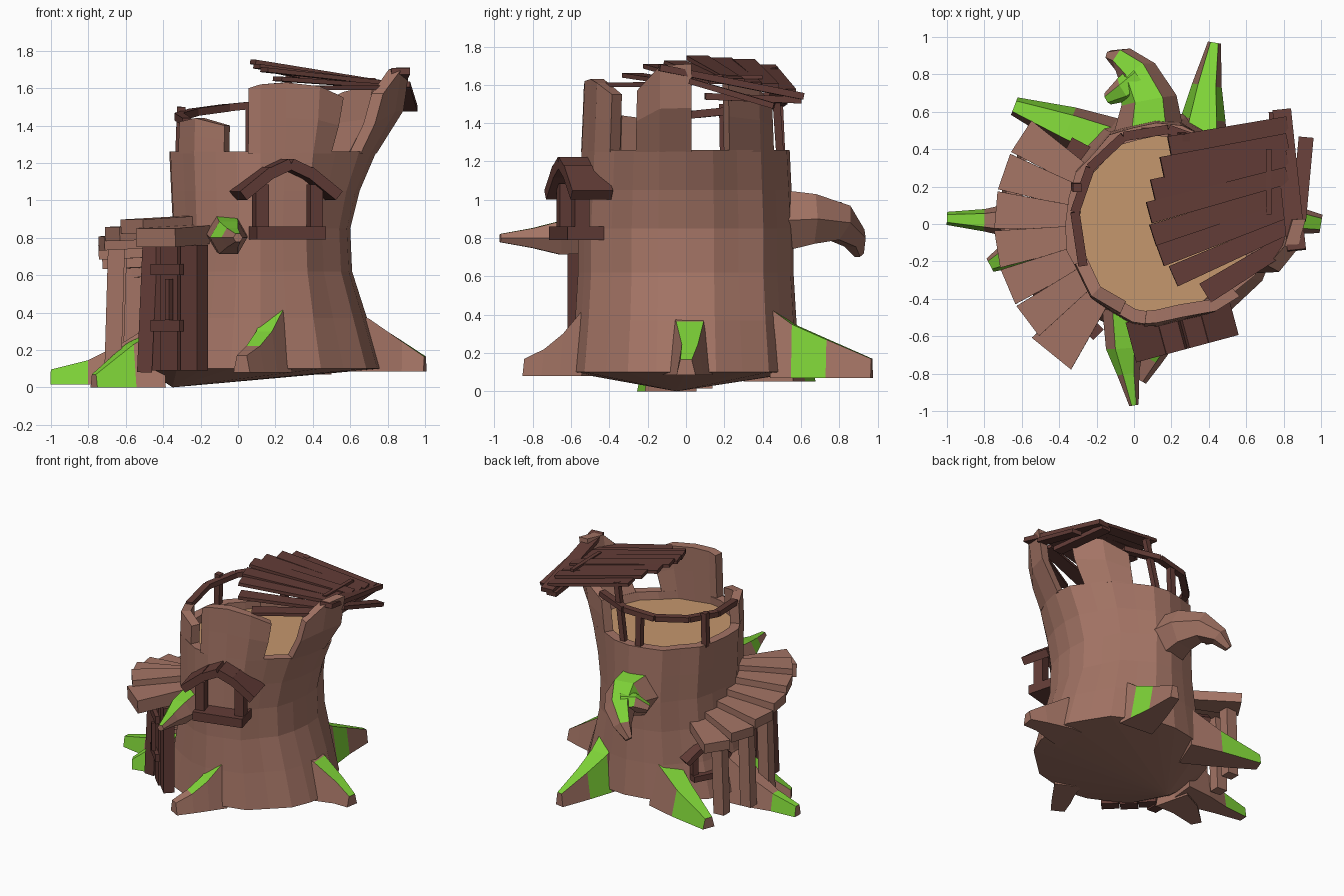
import bpy, bmesh, math
from mathutils import Vector as V

old = bpy.data.objects.get("Cube")
if old:
    bpy.data.objects.remove(old, do_unlink=True)


def material(name, rgb):
    m = bpy.data.materials.new(name)
    m.use_nodes = True
    m.diffuse_color = (*rgb, 1)
    m.node_tree.nodes["Principled BSDF"].inputs["Base Color"].default_value = (*rgb, 1)
    return m


BARK = material("bark brown", (0.37, 0.175, 0.13))
DARK = material("dark wood", (0.125, 0.046, 0.038))
MOSS = material("moss green", (0.216, 0.67, 0.04))
TAN = material("floor tan", (0.56, 0.31, 0.155))


def finish(name, bm, mats):
    bmesh.ops.remove_doubles(bm, verts=bm.verts, dist=0.0005)
    bmesh.ops.recalc_face_normals(bm, faces=bm.faces)
    me = bpy.data.meshes.new(name)
    bm.to_mesh(me)
    bm.free()
    for m in mats:
        me.materials.append(m)
    ob = bpy.data.objects.new(name, me)
    bpy.context.collection.objects.link(ob)
    return ob


def skin(name, rings, mats, wrap=True, loop=False, paint=None):
    """Bridge a list of point rings; paint(ring, side) picks the material slot."""
    bm = bmesh.new()
    vs = [[bm.verts.new(p) for p in r] for r in rings]
    n, k = len(rings), len(rings[0])
    for i in range(n if loop else n - 1):
        a, b = vs[i], vs[(i + 1) % n]
        for j in range(k if wrap else k - 1):
            f = bm.faces.new((a[j], a[(j + 1) % k], b[(j + 1) % k], b[j]))
            f.material_index = paint(i, j) if paint else 0
    if not loop:
        bm.faces.new(vs[0])
        bm.faces.new(vs[-1][::-1])
    return finish(name, bm, mats)


def beam(name, a, b, w, h, mat, up=(0, 0, 1), w_end=None):
    """Straight board from a to b, w wide across and h thick along up."""
    a, b = V(a), V(b)
    d = (b - a).normalized()
    side = V(up).cross(d).normalized()
    top = d.cross(side)
    ring = lambda p, w: [p + side * w * s / 2 + top * h * t / 2
                         for s, t in ((-1, -1), (1, -1), (1, 1), (-1, 1))]
    return skin(name, [ring(a, w), ring(b, w_end or w)], [mat])


# Trunk profile: height, x radius, extra lean toward +x, y radius
ROWS = [(0.1, .62, .03, .60), (0.37, .54, .03, .575), (0.62, .49, 0, .56), (0.85, .47, .01, .56),
        (1.05, .48, .05, .55), (1.26, .49, .13, .54), (1.48, .48, .28, .53), (1.75, .46, .34, .52)]
CX = 0.12


def trunk_point(j, z, inset=0.0):
    """Point on the trunk wall; j counts 15 degree steps from +x."""
    for lo, hi in zip(ROWS, ROWS[1:]):
        if z <= hi[0]:
            break
    t = (z - lo[0]) / (hi[0] - lo[0])
    rx, lean, ry = (lo[i] + t * (hi[i] - lo[i]) for i in (1, 2, 3))
    j %= 24
    a = math.radians(j * 15)
    c, off = math.cos(a), 0.012 * math.sin(2.6 * j) - inset
    return V((CX + c * (rx + lean * max(c, 0) + off), math.sin(a) * (ry + off), z))


# Trunk with hollow top and floor
cols = []
for j in range(24):
    cols.append([V((-.35, -.05, 0.0))] + [trunk_point(j, r[0]) for r in ROWS[:6]]
                + [trunk_point(j, 1.26, .07), trunk_point(j, 1.2, .07), V((CX, 0, 1.2))])
skin("trunk", cols, [BARK, TAN], wrap=False, loop=True, paint=lambda i, j: int(j == 8))


# Broken wall pieces standing on the rim: column positions and top heights
def wall(name, js, tops):
    rings = []
    for j, top in zip(js, tops):
        mid = (1.25 + top) / 2
        rings.append([trunk_point(j, 1.25), trunk_point(j, mid), trunk_point(j, top),
                      trunk_point(j, top, .07), trunk_point(j, mid, .07), trunk_point(j, 1.25, .07)])
    skin(name, rings, [BARK])


wall("wall_front_left", [13.6, 15, 16.4], [1.42, 1.44, 1.40])
wall("wall_front", [17.5, 18, 19, 20, 20.8], [1.60, 1.62, 1.63, 1.61, 1.55])
wall("wall_side", [22.1, 23, 24.2], [1.57, 1.70, 1.71])
wall("wall_back", [1.7, 3, 4], [1.62, 1.58, 1.50])

# Railing along the low back wall
rail_js = [3.8, 5.5, 7.5, 9.5, 11.5, 13.8]
rail = [trunk_point(j, 1.54 - .012 * (j - 3.8), .03) for j in rail_js]
for i, (a, b) in enumerate(zip(rail, rail[1:])):
    beam(f"rail_{i}", a, b, .05, .04, DARK)
for j in (6.5, 10.5):
    p = trunk_point(j, 1.5, .03)
    beam("rail_post", trunk_point(j, 1.24, .03), p, .045, .045, DARK, up=(1, 0, 0))

# Fanned roof planks: start x, start y, end y
ROOF = [(.19, .41, .53), (.15, .30, .44), (.10, .18, .35), (.08, .06, .26),
        (.10, -.06, .17), (.14, -.17, .08), (.21, -.28, -.01), (.38, -.37, -.10)]


def roof_z(x, y):
    return 1.735 - .16 * (x - .08) - .35 * (y - .15) ** 2


for i, (x, y0, y1) in enumerate(ROOF):
    lift = .008 * (i % 2)
    beam(f"roof_plank_{i}", (x, y0, roof_z(x, y0) + lift), (.82, y1, roof_z(.82, y1) + lift),
         .118, .024, DARK, w_end=.092)
beam("roof_end_board", (.87, -.14, 1.69), (.79, .61, 1.54), .10, .035, DARK)
beam("roof_low_board", (.88, .02, 1.62), (.92, .46, 1.49), .08, .03, DARK)
beam("roof_side_board", (.80, .10, 1.54), (.76, .60, 1.52), .08, .035, DARK)
beam("roof_strip", (.72, .05, 1.645), (.72, .40, 1.64), .03, .02, DARK)
beam("roof_prop", (.20, .49, 1.25), (.28, .46, 1.69), .04, .04, DARK, up=(1, 0, 0))


# Gabled window frames
def window(name, az, center, s):
    a = math.radians(az)
    n, t = V((math.cos(a), math.sin(a), 0)), V((-math.sin(a), math.cos(a), 0))
    pt = lambda u, z, d=0: V(center) + (t * u + n * d + V((0, 0, z))) * s
    beam(name + "_sill", pt(-.19, 0), pt(.19, 0), .20 * s, .07 * s, DARK)
    for sg in (-1, 1):
        beam(name + "_post", pt(sg * .15, 0, .02), pt(sg * .15, .26, .02), .08 * s, .07 * s, DARK, up=t)
        beam(name + "_eave", pt(sg * .265, .20, -.01), pt(sg * .10, .33, -.01), .22 * s, .06 * s, DARK)
        beam(name + "_ridge", pt(sg * .12, .315, -.01), pt(0, .37, -.01), .22 * s, .06 * s, DARK)


window("front_window", 285, (.26, -.57, .825), 1)
window("back_window", 152, (-.36, .27, .27), .65)

# Fan of canopy boards around the -x side
tops = [.66, .71, .76, .81, .86, .90, .84]
for i, z in enumerate(tops):
    a = math.radians(147 + 14 * i)
    d = V((math.cos(a), math.sin(a), 0))
    c = V((CX, 0, z - .04))
    last = i == 6
    beam(f"canopy_board_{i}", c + d * .44 + V((0, 0, .02)), c + d * (.86 if not last else .89),
         .12, .10 if last else .075, BARK, w_end=.27 if last else .2)

# Canopy posts
for x, y, z in ((-.67, -.06, .75), (-.58, .38, .64), (-.66, .16, .69)):
    beam("canopy_post", (x, y, .06), (x + .02, y, z), .09, .08, BARK, up=(0, 1, 0))
beam("dark_post", (-.50, -.36, .08), (-.47, -.36, .78), .08, .08, DARK, up=(0, 1, 0))

# Door facing front-left, with crossbars and a handle
n, t = V((-.707, -.707, 0)), V((.707, -.707, 0))
dc = V((-.32, -.44, 0))
for i in (-1, 0, 1):
    p = dc + t * i * .135 + n * (.015 if i else .03)
    beam("door_plank", p + V((0, 0, .09)), p + V((0, 0, .76)), .128, .08, DARK, up=n)
for z in (.33, .63):
    p = dc + n * .085 + V((0, 0, z))
    beam("door_crossbar", p - t * .11, p + t * .11, .03, .06, DARK)
hp = dc + n * .10 + t * .03
beam("door_handle", hp + V((0, 0, .36)), hp + V((0, 0, .58)), .03, .03, DARK, up=n)


# Roots: x, y, half width, height at each station, mossy (station, side) rule
def root(name, zb, pts, moss):
    rings = []
    for i, (x, y, w, h) in enumerate(pts):
        a, b = pts[max(i - 1, 0)], pts[min(i + 1, len(pts) - 1)]
        s = V((a[1] - b[1], b[0] - a[0], 0)).normalized() * w
        p = V((x, y, zb))
        rings.append([p - s, p + s, p + s * .6 + V((0, 0, h)), p - s * .6 + V((0, 0, h))])
    skin(name, rings, [BARK, MOSS], paint=lambda i, j: int((i, j) in moss))


root("root_right", .085, [(.5, 0, .14, .36), (.70, .02, .12, .28), (.88, .02, .07, .16), (1.0, 0, .05, .08)],
     {(1, 2), (2, 2)})
root("root_back", .07, [(.36, .45, .14, .36), (.37, .56, .12, .28), (.39, .74, .08, .20), (.43, .97, .035, .10)],
     {(0, 2), (1, 2), (1, 1), (1, 3), (2, 2)})
root("root_front", .08, [(.20, -.50, .10, .36), (.14, -.62, .08, .22), (.08, -.72, .07, .14), (.02, -.83, .05, .09)],
     {(0, 2), (1, 2), (1, 3)})
root("root_left", .015, [(-.42, .0, .14, .34), (-.62, .02, .10, .22), (-.80, .02, .06, .13), (-1.0, .03, .035, .08)],
     {(2, 2), (2, 1), (2, 3)})
root("root_front_left", 0, [(-.42, -.08, .14, .32), (-.58, -.12, .10, .23), (-.77, -.22, .04, .07)],
     {(1, 2), (1, 1), (0, 2)})
root("root_back_left", .05, [(-.12, .43, .14, .34), (-.35, .52, .11, .20), (-.64, .63, .05, .08)],
     {(0, 2), (1, 2), (1, 3)})


# Broken branches: six-sided tapered tubes with mossy upper faces
def branch(name, pts, moss):
    rings = []
    for i, (x, y, z, r) in enumerate(pts):
        a, b = V(pts[max(i - 1, 0)][:3]), V(pts[min(i + 1, len(pts) - 1)][:3])
        d = (b - a).normalized()
        s = d.cross(V((0, 0, 1))).normalized()
        u = s.cross(d)
        rings.append([V((x, y, z)) + (s * math.cos(k * math.pi / 3) + u * math.sin(k * math.pi / 3)) * r
                      for k in range(6)])
    skin(name, rings, [BARK, MOSS], paint=lambda i, j: int((i, j) in moss))


branch("front_branch", [(-.06, -.45, .82, .11), (-.05, -.66, .80, .10), (-.03, -.80, .80, .06), (0, -.97, .80, .025)],
       {(0, 1), (1, 1), (1, 0), (2, 1)})
branch("back_branch", [(.08, .48, .89, .19), (.08, .66, .90, .15), (.02, .80, .88, .11),
                       (-.06, .88, .80, .07), (-.13, .90, .72, .03)],
       {(0, 1), (1, 1), (1, 2), (2, 1)})
branch("back_twig", [(.03, .78, .92, .08), (-.05, .72, .92, .07), (-.14, .67, .88, .035)],
       {(0, 1), (0, 0), (0, 2), (1, 1), (1, 2)})
